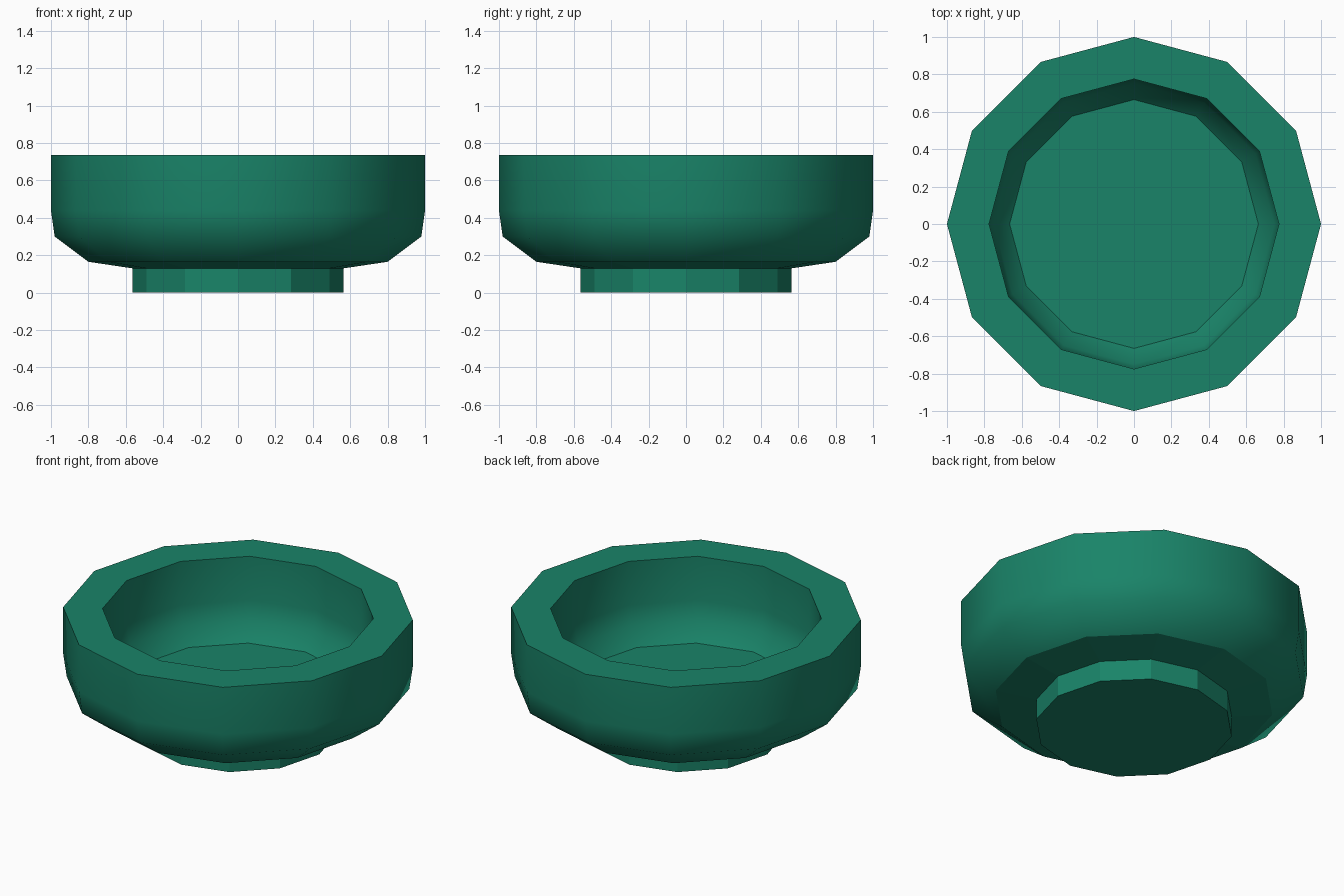
import bpy, bmesh
from math import sin, cos, pi

if "Cube" in bpy.data.objects:
    bpy.data.objects.remove(bpy.data.objects["Cube"])

SIDES = 12

# Half profile (radius, height): foot, outer wall, rim, inner wall
profile = [(0.565, 0), (0.565, 0.13), (0.80, 0.165), (0.98, 0.30), (1.0, 0.44), (1.0, 0.735),
           (0.775, 0.735), (0.775, 0.46), (0.75, 0.34), (0.665, 0.24)]
smooth_bands = {2, 3, 4, 6, 7, 8}   # rounded outer and inner walls
sharp_rings = {0, 1, 2, 5, 6, 9}    # crisp edges

# Revolve the profile into a closed bowl
bm = bmesh.new()
rings = [[bm.verts.new((r * cos(2 * pi * i / SIDES), r * sin(2 * pi * i / SIDES), z))
          for i in range(SIDES)] for r, z in profile]
for band, (low, high) in enumerate(zip(rings, rings[1:])):
    for i in range(SIDES):
        j = (i + 1) % SIDES
        face = bm.faces.new((low[i], low[j], high[j], high[i]))
        face.smooth = band in smooth_bands

# Underside of the foot and bowl floor
bm.faces.new(rings[0][::-1])
bm.faces.new(rings[-1])
for k in sharp_rings:
    for i in range(SIDES):
        bm.edges.get((rings[k][i], rings[k][(i + 1) % SIDES])).smooth = False
bmesh.ops.recalc_face_normals(bm, faces=bm.faces)

mesh = bpy.data.meshes.new("bowl")
bm.to_mesh(mesh)
bm.free()
bowl = bpy.data.objects.new("bowl", mesh)
bpy.context.collection.objects.link(bowl)

# Green glaze
green = bpy.data.materials.new("green")
green.diffuse_color = (0.01, 0.23, 0.14, 1)
green.use_nodes = True
green.node_tree.nodes["Principled BSDF"].inputs["Base Color"].default_value = green.diffuse_color
mesh.materials.append(green)
